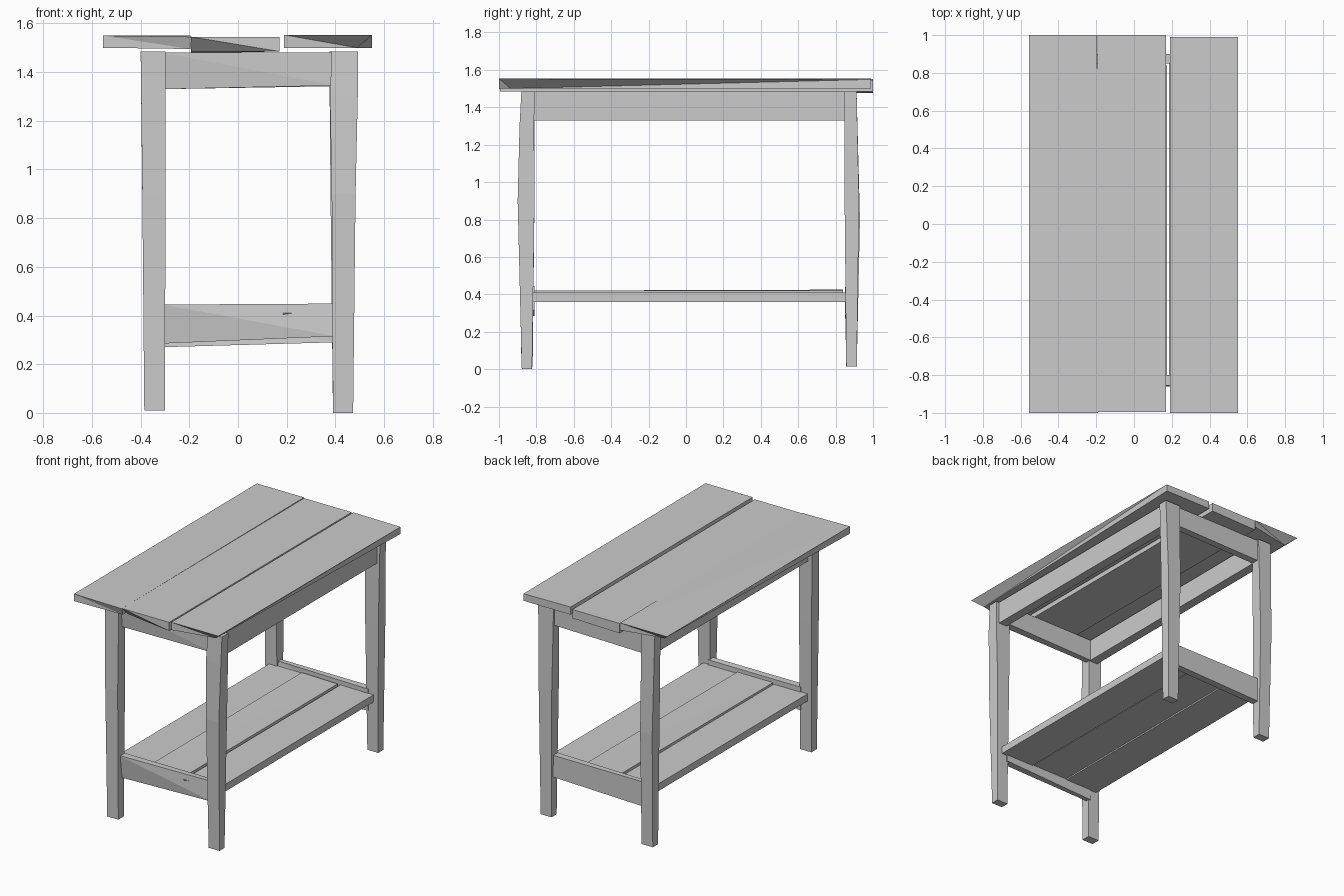
import bpy
import bmesh

cube = bpy.data.objects.get("Cube")
if cube:
    bpy.data.objects.remove(cube, do_unlink=True)

# One plain grey for the whole table
grey = bpy.data.materials.new("plain_grey")
grey.use_nodes = True
colour = (0.6, 0.6, 0.6, 1)
grey.diffuse_color = colour
grey.node_tree.nodes["Principled BSDF"].inputs["Base Color"].default_value = colour


def finish(name, bm):
    bmesh.ops.recalc_face_normals(bm, faces=bm.faces)
    mesh = bpy.data.meshes.new(name)
    bm.to_mesh(mesh)
    bm.free()
    mesh.materials.append(grey)
    obj = bpy.data.objects.new(name, mesh)
    bpy.context.collection.objects.link(obj)
    return obj


def board(name, x, y, z, **shifts):
    """Rough-cut box; shifts move single corners, named by
    left/right, front/back, bottom/top initials (low x is l)."""
    bm = bmesh.new()
    bmesh.ops.create_cube(bm, size=1)
    for v in bm.verts:
        high = [c > 0 for c in v.co]
        key = "lr"[high[0]] + "fk"[high[1]] + "bt"[high[2]]
        shift = shifts.get(key, (0, 0, 0))
        v.co = [r[h] + s for r, h, s in zip((x, y, z), high, shift)]
    bmesh.ops.triangulate(bm, faces=bm.faces)
    return finish(name, bm)


def leg(name, levels):
    """Hand-hewn post lofted through rectangles (z, x0, x1, y0, y1)."""
    bm = bmesh.new()
    rings = []
    for z, x0, x1, y0, y1 in levels:
        corners = ((x0, y0), (x1, y0), (x1, y1), (x0, y1))
        rings.append([bm.verts.new((a, b, z)) for a, b in corners])
    for low, up in zip(rings, rings[1:]):
        for i in range(4):
            j = (i + 1) % 4
            bm.faces.new((low[i], low[j], up[j], up[i]))
    bm.faces.new(rings[0])
    bm.faces.new(rings[-1])
    return finish(name, bm)


# Table top planks, with a few crooked lower corners
board("top_plank_right", (-.555, -.195), (-1, 1), (1.50, 1.55),
      lkb=(.06, -.06, 0), rft=(.005, 0, -.005), rfb=(0, .02, -.005))
board("top_plank_middle", (-.193, .17), (-.995, 1), (1.485, 1.545),
      lfb=(0, .06, 0), lkb=(0, 0, -.008))
board("top_plank_left", (.19, .55), (-1, .99), (1.50, 1.553),
      rfb=(-.06, .06, 0), rkt=(0, 0, -.004))

# Legs, slightly bowed and tapered
leg("front_right_leg", [(.01, -.385, -.30, -.88, -.82),
                        (.9, -.393, -.298, -.89, -.81),
                        (1.485, -.40, -.297, -.88, -.81)])
leg("front_left_leg", [(0, .39, .473, -.878, -.823),
                       (.9, .385, .483, -.90, -.81),
                       (1.3, .378, .492, -.89, -.812),
                       (1.485, .385, .493, -.88, -.81)])
leg("back_right_leg", [(.015, -.385, -.30, .855, .913),
                       (.8, -.392, -.30, .85, .93),
                       (1.485, -.40, -.297, .85, .912)])
leg("back_left_leg", [(.015, .39, .473, .857, .913),
                      (.9, .38, .48, .848, .925),
                      (1.485, .375, .493, .848, .912)])

# Aprons under the top
board("front_apron", (-.31, .40), (-.855, -.80), (1.33, 1.48),
      rfb=(0, 0, .015), rkb=(0, 0, .015), lfb=(0, .015, 0))
board("back_apron", (-.31, .40), (.85, .90), (1.33, 1.48),
      rfb=(0, 0, .012), rkb=(0, 0, .012))
board("right_apron", (-.365, -.30), (-.83, .87), (1.33, 1.48))
board("left_apron", (.405, .47), (-.83, .87), (1.33, 1.485))

# Stretchers that carry the shelf
board("front_stretcher", (-.31, .40), (-.86, -.81), (.285, .445),
      rfb=(0, 0, .03), rkb=(0, 0, .03), lfb=(0, .02, 0), rft=(0, .01, .004))
board("back_stretcher", (-.31, .40), (.85, .90), (.27, .44),
      rfb=(0, 0, .02), rkb=(0, 0, .02), lft=(0, .02, 0))

# Shelf planks
board("shelf_plank_right", (-.36, -.105), (-.82, .86), (.36, .41))
board("shelf_plank_middle", (-.10, .175), (-.82, .84), (.365, .42),
      lkt=(0, 0, .005))
board("shelf_plank_left", (.185, .44), (-.83, .86), (.36, .41),
      lft=(0, -.03, 0))
